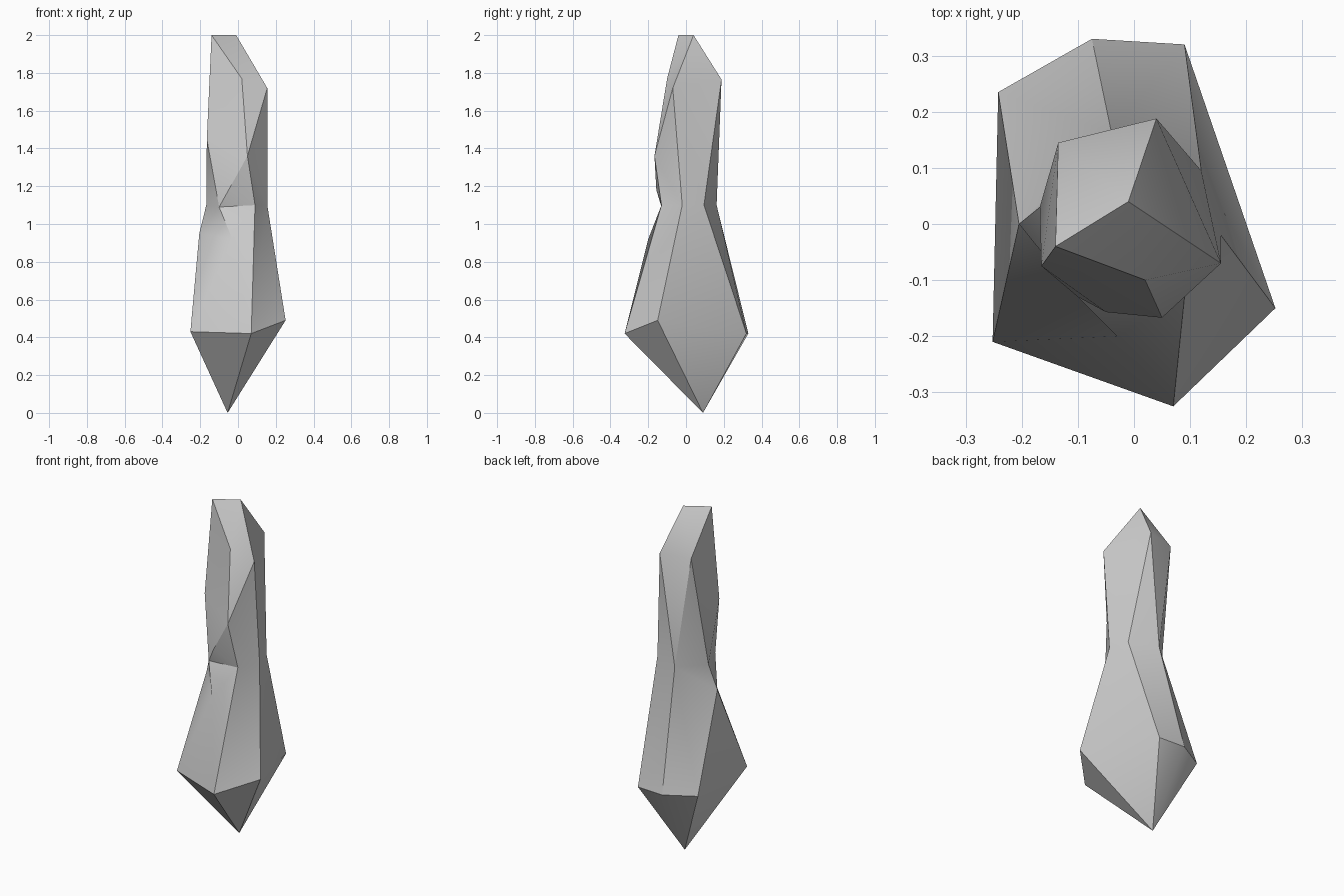
import bpy, bmesh

if "Cube" in bpy.data.objects:
    bpy.data.objects.remove(bpy.data.objects["Cube"])

bm = bmesh.new()


def ring(points):
    return [bm.verts.new(p) for p in points]


def skin(faces):
    for f in faces:
        bm.faces.new(f)


# widest ring, neck ring and pointed foot
base = ring([(-.252, -.21, .43), (.07, -.325, .42), (.252, -.15, .49),
             (.09, .32, .42), (-.075, .33, .42), (-.242, .235, .42)])
neck = ring([(-.10, -.13, 1.09), (.09, -.13, 1.1), (.155, -.02, 1.1),
             (.12, .095, 1.1), (-.04, .162, 1.1), (-.168, .03, 1.1)])
foot = bm.verts.new((-.055, .09, 0))
skin((foot, base[(i + 1) % 6], base[i]) for i in range(6))

# tapering body with a soft front bulge and a left shoulder
ba, bb, bc, bd, be, bf = base
na, nb, nc, nd, ne, nf = neck
bulge, shoulder = ring([(-.03, -.2, .92), (-.205, 0, .95)])
for i in range(1, 4):
    skin([(base[i], base[i + 1], neck[i + 1]), (base[i], neck[i + 1], neck[i])])
skin([(be, bf, ne), (bf, shoulder, ne), (shoulder, nf, ne),
      (bf, ba, shoulder), (shoulder, na, nf),
      (ba, bb, bulge), (bb, nb, bulge), (bulge, nb, na),
      (ba, bulge, shoulder), (shoulder, bulge, na)])

# crown above the neck, with a fold running up the front
sa, sb, sc, sd, sf = ring([(-.165, -.075, 1.45), (.05, -.167, 1.36),
                           (.155, -.07, 1.72), (.04, .188, 1.765),
                           (-.135, .145, 1.76)])
t1, t2, m, fold = ring([(-.14, -.04, 2), (-.01, .04, 2), (.02, -.10, 1.77),
                        (-.05, -.157, 1.18)])
skin([(na, nb, fold), (nb, sb, fold), (na, fold, sa), (fold, sb, sa),
      (nb, nc, sb), (nc, sc, sb),
      (nc, nd, sc), (nd, sd, sc), (nd, ne, sd), (ne, sf, sd),
      (ne, nf, sf), (nf, na, sa), (nf, sa, sf),
      (sa, sb, m), (sa, m, t1), (sb, sc, m), (sa, t1, sf),
      (t1, m, t2), (m, sc, t2), (sc, sd, t2), (sd, sf, t2), (sf, t1, t2)])

bmesh.ops.recalc_face_normals(bm, faces=bm.faces)
mesh = bpy.data.meshes.new("rock_shard")
bm.to_mesh(mesh)
bm.free()
obj = bpy.data.objects.new("rock_shard", mesh)
bpy.context.collection.objects.link(obj)
bpy.context.view_layer.objects.active = obj
obj.select_set(True)
bpy.ops.object.shade_smooth_by_angle(angle=0.52)
